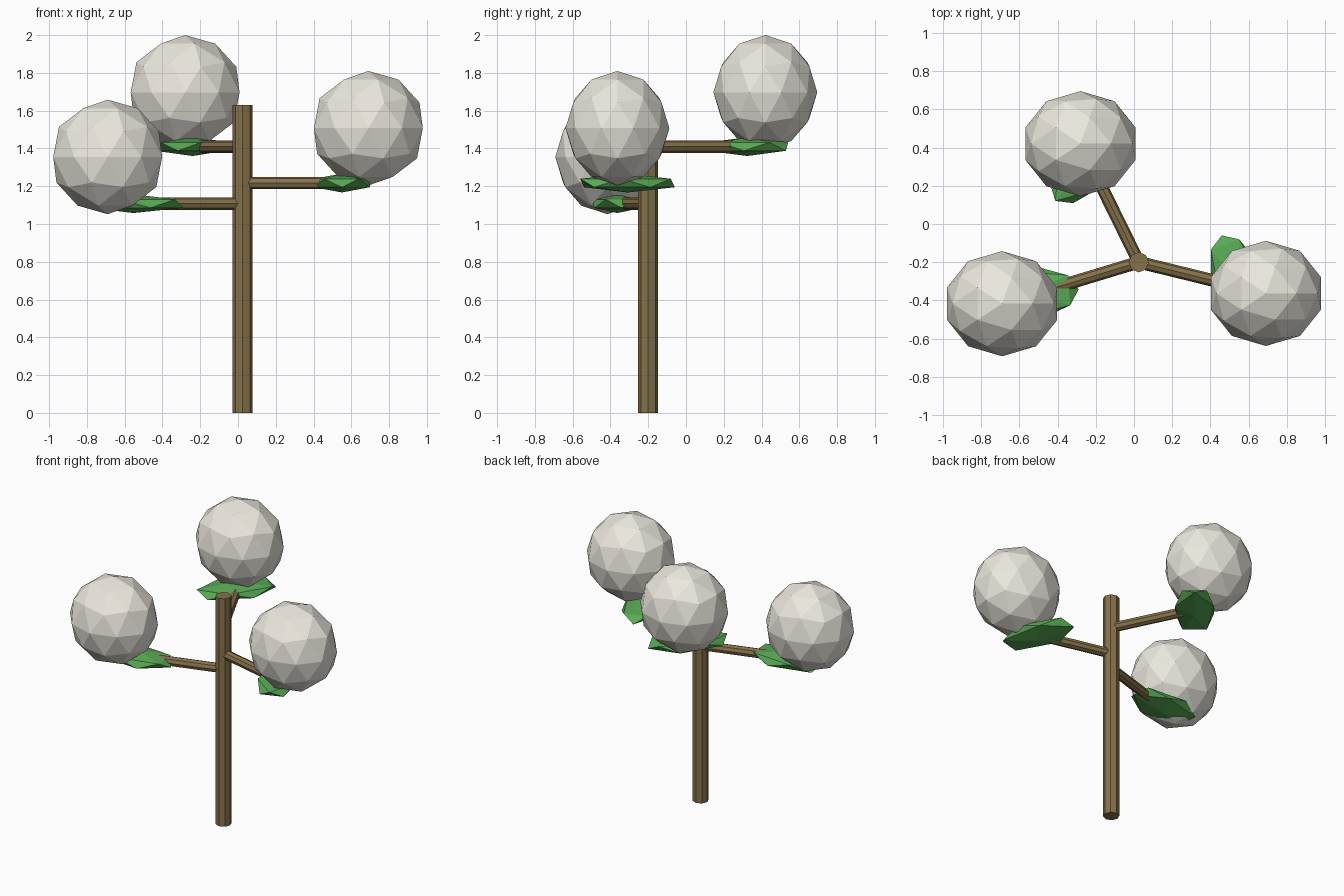
import bpy
from math import radians
from mathutils import Vector

if "Cube" in bpy.data.objects:
    bpy.data.objects.remove(bpy.data.objects["Cube"])


def material(name, rgb):
    m = bpy.data.materials.new(name)
    m.diffuse_color = (*rgb, 1)
    m.use_nodes = True
    m.node_tree.nodes["Principled BSDF"].inputs["Base Color"].default_value = m.diffuse_color
    return m


wood = material("wood", (0.24, 0.17, 0.07))
leaf_green = material("leaf_green", (0.10, 0.40, 0.09))
cotton = material("cotton", (0.83, 0.80, 0.73))


def finish(name, mat):
    ob = bpy.context.object
    ob.name = name
    ob.data.materials.append(mat)
    return ob


def rod(name, start, end, radius):
    a, b = Vector(start), Vector(end)
    bpy.ops.mesh.primitive_cylinder_add(
        vertices=8, radius=radius, depth=(b - a).length, location=(a + b) / 2,
        rotation=(b - a).to_track_quat('Z', 'Y').to_euler())
    return finish(name, wood)


def ball(name, subdivisions, location, scale, angle, mat):
    bpy.ops.mesh.primitive_ico_sphere_add(
        subdivisions=subdivisions, radius=1, location=location,
        rotation=(0, 0, radians(angle)))
    ob = finish(name, mat)
    ob.scale = scale
    return ob


# Trunk
TX, TY = 0.025, -0.2
rod("trunk", (TX, TY, 0), (TX, TY, 1.63), 0.053)

# Each limb: branch height, puff centre, leaf centre, leaf heading
limbs = {
    "back": (1.41, (-0.28, 0.42, 1.697), (-0.24, 0.325), 230),
    "right": (1.217, (0.69, -0.363, 1.507), (0.55, -0.31), -70),
    "left": (1.108, (-0.69, -0.417, 1.355), (-0.555, -0.365), 185),
}
for side, (z, puff, leaf, heading) in limbs.items():
    # Branch running from the trunk towards the puff, ending inside the leaf
    root = Vector((TX, TY, z))
    reach = (Vector((puff[0], puff[1], z)) - root).normalized() * 0.58
    rod(side + "_branch", root, root + reach, 0.033)
    # Flattened leaf under the puff
    ball(side + "_leaf", 1, (*leaf, z), (0.298, 0.15, 0.05), heading, leaf_green)
    # Faceted puff
    ball(side + "_puff", 2, puff, (0.303, 0.275, 0.303), 0, cotton)
